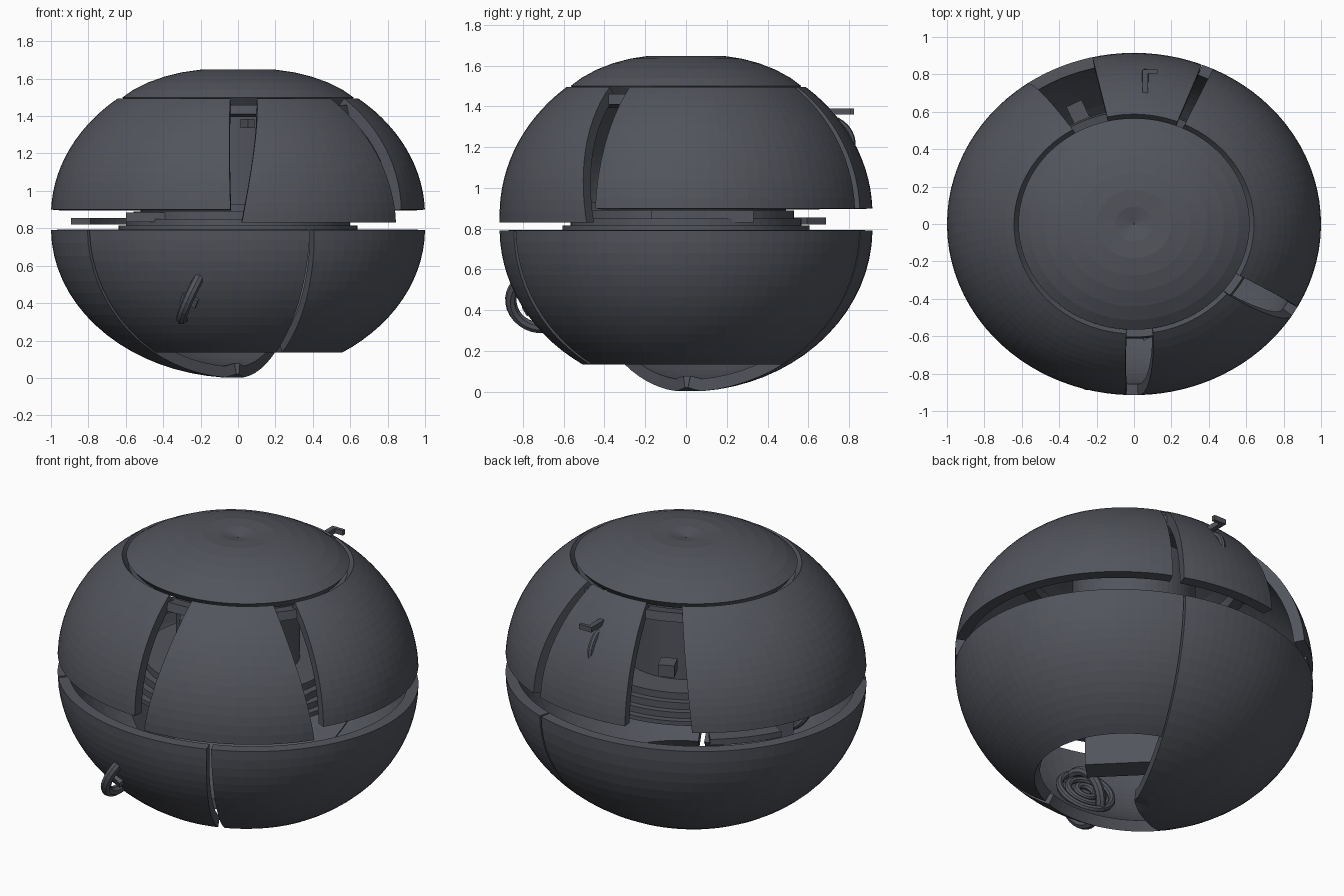
import bpy, bmesh, math
from mathutils import Vector, Matrix

if "Cube" in bpy.data.objects:
    bpy.data.objects.remove(bpy.data.objects["Cube"])

DEPTH = 0.915  # the shell is slightly narrower in y


def arc(centre, height, z0, z1, n=14):
    """Elliptical shell profile (radius, z) between two heights, bottom to top."""
    a0, a1 = (math.asin(max(-1, (z - centre) / height)) for z in (z0, z1))
    angles = [a0 + (a1 - a0) * i / n for i in range(n + 1)]
    return [(max(0.01, math.cos(a)), centre + height * math.sin(a)) for a in angles]


def panel(name, profile, start, end, thick=0.06):
    """Sweep a profile round z; start and end are (bottom, top) azimuths in degrees."""
    bm = bmesh.new()
    n = max(4, round((end[0] - start[0]) / 3.75))
    rows = []
    for j, (r, z) in enumerate(profile):
        f = j / (len(profile) - 1)
        a0 = start[0] + (start[1] - start[0]) * f
        a1 = end[0] + (end[1] - end[0]) * f
        row = []
        for i in range(n + 1):
            a = math.radians(a0 + (a1 - a0) * i / n)
            c, s = math.cos(a), math.sin(a)
            k = r / math.hypot(c, s / DEPTH)
            row.append(bm.verts.new((k * c, k * s, z)))
        rows.append(row)
    for lo, hi in zip(rows, rows[1:]):
        for i in range(n):
            bm.faces.new((lo[i], lo[i + 1], hi[i + 1], hi[i]))
    if end[0] - start[0] >= 360:
        bmesh.ops.remove_doubles(bm, verts=bm.verts, dist=1e-5)
    me = bpy.data.meshes.new(name)
    bm.to_mesh(me)
    bm.free()
    ob = bpy.data.objects.new(name, me)
    bpy.context.collection.objects.link(ob)
    mod = ob.modifiers.new("thickness", 'SOLIDIFY')
    mod.thickness, mod.offset = thick, -1
    return ob


def disc(name, r, z0, z1):
    bpy.ops.mesh.primitive_cylinder_add(vertices=64, radius=r, depth=z1 - z0,
                                        location=(0, 0, (z0 + z1) / 2))
    ob = bpy.context.object
    ob.name = name
    ob.scale.y = DEPTH + 0.03
    return ob


def box(name, loc, size, turn=0):
    bpy.ops.mesh.primitive_cube_add(size=1, location=loc, rotation=(0, 0, math.radians(turn)))
    ob = bpy.context.object
    ob.name = name
    ob.scale = size
    return ob


def frame(out, along, loc):
    """Matrix with x pointing outward, y along the part."""
    x = Vector(out).normalized()
    y = Vector(along)
    y = (y - x * y.dot(x)).normalized()
    return Matrix.Translation(loc) @ Matrix((x, y, x.cross(y))).transposed().to_4x4()


def ring(name, mat, major, minor):
    bpy.ops.mesh.primitive_torus_add(major_segments=32, minor_segments=8,
                                     major_radius=major, minor_radius=minor)
    ob = bpy.context.object
    ob.name = name
    ob.matrix_world = mat
    return ob


# Upper shell panels
upper = arc(0.87, 0.815, 0.90, 1.495)
panel("upper_right_panel", upper, (-27, -26), (63, 63))
panel("upper_back_panel", upper, (67, 67), (104, 104))
panel("upper_left_panel", upper, (127, 123), (267.5, 266))
panel("upper_front_panel", arc(0.87, 0.815, 0.83, 1.495), (-88.7, -80), (-30, -37))

# Top cap with a shallow dimple
panel("top_cap", [(0.618, 1.50), (0.56, 1.54), (0.48, 1.58), (0.39, 1.612), (0.30, 1.634),
                  (0.20, 1.648), (0.10, 1.645), (0.05, 1.635), (0.004, 1.625)],
      (0, 0), (360, 360), 0.05)

# Lower shell panels; only the left one reaches the pole
lower = arc(0.8, 0.8, 0.135, 0.79)
panel("lower_right_panel", lower, (-63, -64), (66.8, 66.8))
panel("lower_front_panel", lower, (216, 215), (293, 294.5))
full = arc(0.8, 0.8, 0.0, 0.79, 18)
full[0] = (0.01, 0.02)
panel("lower_left_panel", full, (67.5, 67.5), (214, 214))

# Stepped deck inside
for i, (r, z0, z1) in enumerate([(0.64, 0.79, 0.815), (0.60, 0.815, 0.85), (0.56, 0.85, 0.89),
                                 (0.52, 0.89, 0.93)]):
    disc(f"deck_step_{i + 1}", r, z0, z1)
disc("inner_column", 0.34, 0.93, 1.46)

# Ring frame below the cap
panel("cap_frame", [(0.67, 1.41), (0.66, 1.46)], (0, 0), (360, 360), 0.09)

# Curved tab in the gap between the shell halves
panel("side_tab", [(0.985, 0.82), (0.985, 0.855)], (133, 133), (157, 157), 0.12)

# Loose fittings seen through the gaps
box("deck_block_left", (-0.36, -0.28, 0.86), (0.48, 0.20, 0.05))
box("deck_block_right", (0.45, 0.08, 0.86), (0.20, 0.50, 0.06))
box("gap_fitting_back", (-0.30, 0.60, 1.16), (0.09, 0.10, 0.07), 25)
box("gap_fitting_front", (0.05, -0.58, 1.36), (0.04, 0.08, 0.05), 30)
box("under_deck_block", (-0.33, -0.33, 0.64), (0.60, 0.14, 0.30), -45)

# Front handle: half-sunk ring, crossbar and inner mount
out = Vector((-0.27, -0.84, -0.40))
spot = Vector((-0.24, -0.715, 0.445))
m = frame(out, (0.16, 0.1, 0.32), spot)
ring("front_handle", m, 0.145, 0.028)
bar = box("front_handle_bar", (0, 0, 0), (1, 1, 1))
bar.matrix_world = m @ Matrix.Translation((0.07, 0, 0)) @ Matrix.Diagonal((0.03, 0.05, 0.09, 1))
turn = Matrix.Rotation(math.pi / 2, 4, 'Y')
for i, r in enumerate((0.05, 0.10, 0.15)):
    ring(f"handle_mount_{i + 1}", m @ Matrix.Translation((-0.045, 0, 0)) @ turn, r, 0.02)

# Back handle: sunk ring and a protruding pin with a crossbar
m = frame((0, 1, 0.35), (0, 0, 1), (0.06, 0.685, 1.21))
ring("back_handle", m, 0.13, 0.018)
box("back_handle_pin", (0.06, 0.76, 1.375), (0.03, 0.13, 0.03))
box("back_handle_crossbar", (0.085, 0.815, 1.375), (0.08, 0.02, 0.03))

# Dark slate finish on every part
slate = bpy.data.materials.new("dark_slate")
slate.diffuse_color = (0.085, 0.09, 0.108, 1)
slate.use_nodes = True
slate.node_tree.nodes["Principled BSDF"].inputs["Base Color"].default_value = slate.diffuse_color
for ob in bpy.context.scene.objects:
    ob.data.materials.append(slate)
